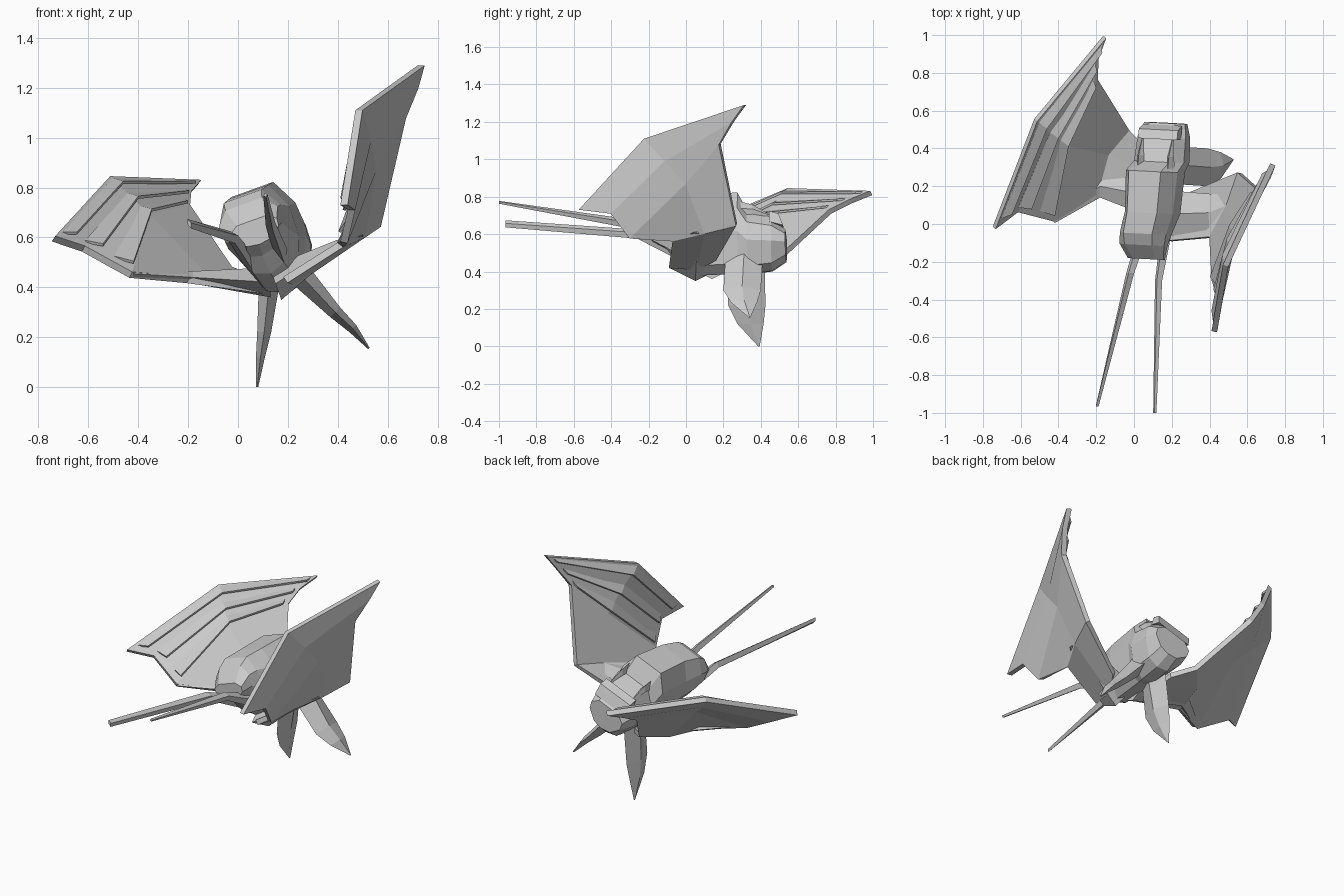
import bpy, math
from mathutils import Vector as V

LAT = V((0.94, -0.05, 0.34)).normalized()      # the body is rolled to one side
UP = V((-0.34, 0.0, 0.94)).normalized()


def make(name, verts, faces):
    me = bpy.data.meshes.new(name)
    me.from_pydata([tuple(v) for v in verts], [], faces)
    me.update()
    ob = bpy.data.objects.new(name, me)
    bpy.context.collection.objects.link(ob)
    return ob


def loft(name, rings):
    n = len(rings[0])
    verts = [p for r in rings for p in r]
    faces = [(i * n + j, i * n + (j + 1) % n, (i + 1) * n + (j + 1) % n, (i + 1) * n + j)
             for i in range(len(rings) - 1) for j in range(n)]
    faces += [tuple(reversed(range(n))), tuple(range(len(verts) - n, len(verts)))]
    return make(name, verts, faces)


def blade(name, stations, a, b):
    """Four-sided tapered limb: stations are (centre, half size a, half size b)."""
    rings = []
    for c, ra, rb in stations:
        c = V(c)
        rings.append([c + a * ra, c + b * rb, c - a * ra, c - b * rb])
    return loft(name, rings)


def sheet(name, rows, thickness):
    verts = [p for r in rows for p in r]
    faces = [(r * 3 + c, r * 3 + c + 1, r * 3 + c + 4, r * 3 + c + 3)
             for r in range(len(rows) - 1) for c in range(2)]
    m = make(name, verts, faces).modifiers.new("thickness", 'SOLIDIFY')
    m.thickness = thickness
    m.offset = 0


# Body: rolled faceted hull with a high blunt nose and a lower rear deck
profile = [(0.62, 1), (1, 0.5), (0.97, -0.1), (0.5, -0.85), (0, -1),
           (-0.5, -0.85), (-0.97, -0.1), (-1, 0.5), (-0.62, 1)]
hull = [(-0.185, 0.07, 0.62, 0.10, 0.05), (-0.11, 0.06, 0.63, 0.125, 0.11),
        (-0.05, 0.075, 0.61, 0.13, 0.165), (0.06, 0.115, 0.58, 0.135, 0.215),
        (0.28, 0.13, 0.59, 0.145, 0.215), (0.33, 0.16, 0.54, 0.14, 0.165),
        (0.46, 0.17, 0.535, 0.135, 0.14), (0.535, 0.175, 0.53, 0.115, 0.075)]
loft("body", [[V((x, y, z)) + LAT * (px * w) + UP * (pz * h) for px, pz in profile]
              for y, x, z, w, h in hull])

# Rear deck: raised rim bar and two side spikes
yv = V((0, 1, 0))
rim = V((0.125, 0.48, 0.655))
loft("rear_rim", [[rim + LAT * s + yv * a + UP * b for a, b in
                   ((-0.03, -0.03), (0.045, -0.05), (0.02, 0.015), (-0.03, 0.03))]
                  for s in (-0.10, 0.12)])
for name, side in (("left_deck_spike", -1), ("right_deck_spike", 1)):
    base = V((0.115, 0.29, 0.70)) + LAT * (0.085 * side)
    blade(name, [(base, 0.022, 0.05), (base + yv * 0.07, 0.018, 0.03),
                 (base + yv * 0.16 - UP * 0.03, 0.004, 0.006)], LAT, UP)


# Wings: smooth outer skin with chevron vanes standing on the hollow side
def wing(name, outer, mid, inner, fold, root, lift):
    rows = [[V(p) for p in r] for r in (outer, mid, inner, fold, root)]
    sheet(name, rows, 0.03)
    o, m, i = rows[:3]
    for k, t in enumerate((0.0, 0.38, 0.72)):
        strip = []
        for s, h in ((t + 0.06, 0.4), (t + 0.24, 1.3)):
            row = [a.lerp(b, s * 2) if s < 0.5 else b.lerp(c, s * 2 - 1)
                   for a, b, c in zip(o, m, i)]
            row[0] = row[0].lerp(row[1], 0.05 + 0.04 * k)
            row[2] = row[2].lerp(row[1], 0.08)
            strip.append([p + V(lift) * h for p in row])
        sheet(f"{name}_vane_{k + 1}", strip, 0.012)


wing("left_wing",
     [(-0.155, 0.99, 0.82), (-0.52, 0.55, 0.835), (-0.74, -0.02, 0.595)],
     [(-0.195, 0.88, 0.775), (-0.44, 0.48, 0.755), (-0.62, 0.07, 0.555)],
     [(-0.20, 0.77, 0.72), (-0.36, 0.42, 0.68), (-0.43, 0.02, 0.45)],
     [(-0.03, 0.50, 0.47), (-0.14, 0.37, 0.45), (-0.20, 0.15, 0.43)],
     [(0.07, 0.40, 0.43), (0.07, 0.28, 0.42), (0.10, 0.12, 0.39)],
     (0.016, -0.008, 0.018))
wing("right_wing",
     [(0.735, 0.315, 1.29), (0.485, -0.22, 1.11), (0.425, -0.57, 0.73)],
     [(0.71, 0.25, 1.20), (0.52, -0.11, 0.99), (0.455, -0.40, 0.71)],
     [(0.66, 0.18, 1.08), (0.54, 0.0, 0.87), (0.425, -0.30, 0.58)],
     [(0.56, 0.27, 0.65), (0.50, 0.10, 0.61), (0.41, -0.07, 0.57)],
     [(0.28, 0.16, 0.47), (0.22, 0.06, 0.42), (0.19, -0.09, 0.43)],
     (-0.022, 0.004, 0.006))

# Wing arms: thick struts from the belly to the elbows
blade("left_wing_arm", [((0.13, 0.14, 0.42), 0.12, 0.06), ((-0.18, 0.20, 0.44), 0.06, 0.025),
                        ((-0.42, 0.03, 0.455), 0.025, 0.012)], yv, V((0, 0, 1)))
blade("right_wing_arm", [((0.15, 0.05, 0.415), 0.13, 0.07), ((0.40, 0.06, 0.57), 0.10, 0.02),
                         ((0.50, 0.10, 0.61), 0.06, 0.01)], yv, UP)

# Legs: flat pointed blades under the rear
blade("left_leg", [((0.13, 0.32, 0.46), 0.10, 0.045), ((0.105, 0.325, 0.22), 0.10, 0.028),
                   ((0.09, 0.345, 0.12), 0.07, 0.018), ((0.077, 0.39, 0.0), 0.004, 0.004)],
      yv, V((1, 0, 0)))
blade("right_leg", [((0.24, 0.31, 0.46), 0.10, 0.05), ((0.39, 0.30, 0.30), 0.10, 0.028),
                    ((0.46, 0.31, 0.235), 0.07, 0.02), ((0.525, 0.34, 0.155), 0.004, 0.004)],
      yv, V((0.7, 0, 0.7)))

# Feelers: two long thin rods reaching forward
blade("left_feeler", [((0.05, -0.04, 0.50), 0.03, 0.04), ((-0.02, -0.26, 0.60), 0.022, 0.026),
                      ((-0.195, -0.965, 0.655), 0.008, 0.02)], LAT, UP)
blade("right_feeler", [((0.17, -0.05, 0.54), 0.03, 0.045), ((0.13, -0.30, 0.655), 0.02, 0.026),
                       ((0.11, -1.0, 0.77), 0.009, 0.008)], LAT, UP)
